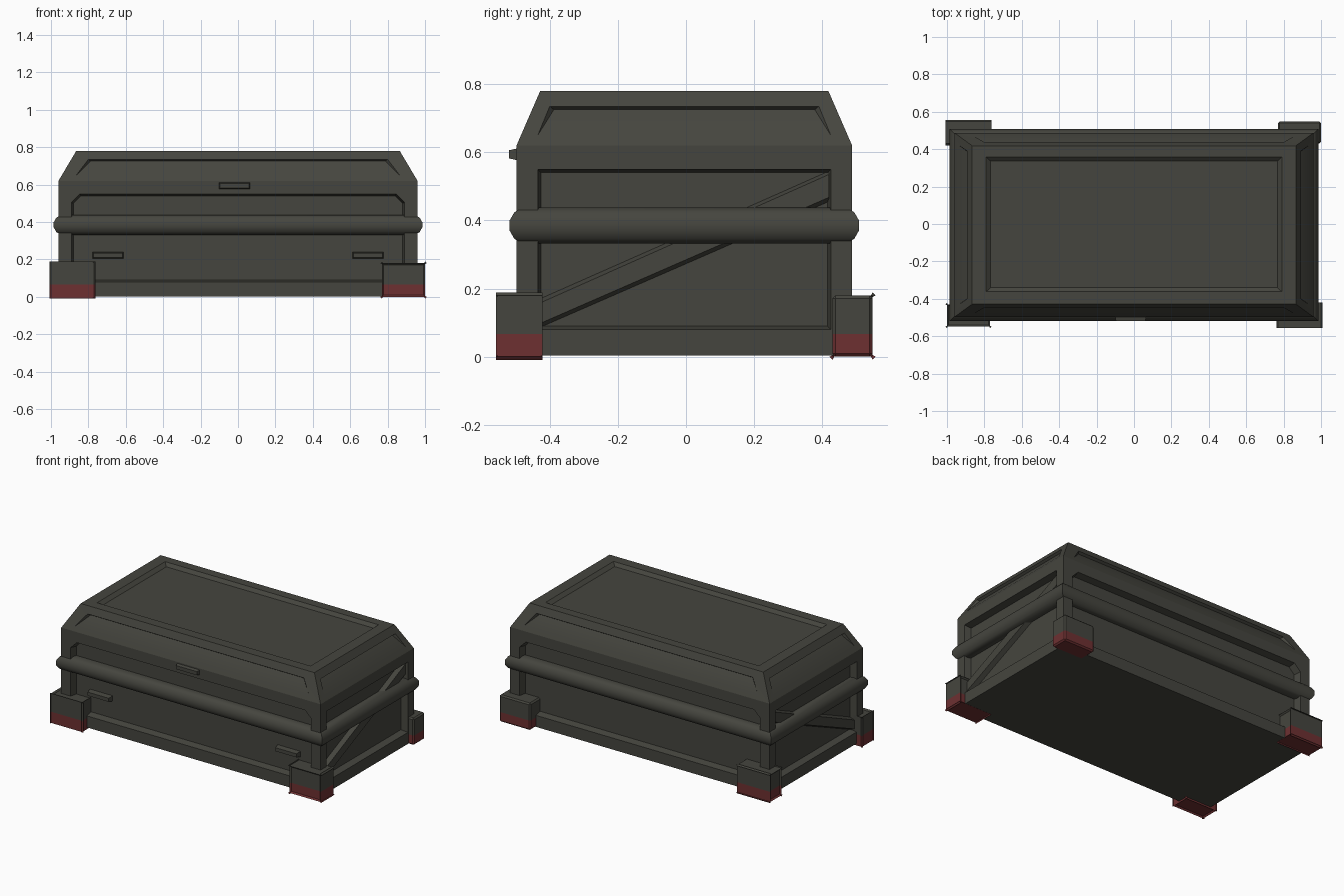
import bpy, bmesh, math

if "Cube" in bpy.data.objects:
    bpy.data.objects.remove(bpy.data.objects["Cube"])

CX, CY, Y0 = 0.96, 0.4925, -0.005      # body half sizes, small shift to the front
Z_SPLIT, Z_TOP = 0.62, 0.78
LX, LY = 0.865, 0.423                  # lid top half sizes


def material(name, rgb):
    m = bpy.data.materials.new(name)
    m.diffuse_color = (*rgb, 1)
    m.use_nodes = True
    m.node_tree.nodes["Principled BSDF"].inputs["Base Color"].default_value = m.diffuse_color
    return m


GREY = material("dark olive grey", (0.060, 0.060, 0.049))
RED = material("dull red", (0.155, 0.030, 0.031))


def finish(name, bm, smooth=30):
    bmesh.ops.remove_doubles(bm, verts=bm.verts, dist=0.0005)
    bmesh.ops.recalc_face_normals(bm, faces=bm.faces)
    me = bpy.data.meshes.new(name)
    bm.to_mesh(me)
    bm.free()
    ob = bpy.data.objects.new(name, me)
    bpy.context.collection.objects.link(ob)
    me.materials.append(GREY)
    bpy.ops.object.select_all(action='DESELECT')
    ob.select_set(True)
    bpy.context.view_layer.objects.active = ob
    bpy.ops.object.shade_smooth_by_angle(angle=math.radians(smooth))
    return ob


# each side maps (across, up, depth inwards) to the model
SIDES = {
    "front": lambda u, v, d: (u, Y0 - CY + d, v),
    "back": lambda u, v, d: (-u, Y0 + CY - d, v),
    "right": lambda u, v, d: (CX - d, Y0 + u, v),
    "left": lambda u, v, d: (-CX + d, Y0 + u, v),
}


def face(bm, P, pts):
    bm.faces.new([bm.verts.new(P(*p)) for p in pts])


def recessed_wall(bm, P, outer, rim, floor, corner):
    """Flat wall with a sunk panel; corner[i] is the outer corner next to rim[i]."""
    n = len(rim)
    for i in range(n):
        j = (i + 1) % n
        a, b = corner[i], corner[j]
        ring = [outer[a]] + ([outer[b]] if a != b else [])
        face(bm, P, ring + [rim[j], rim[i]])
        face(bm, P, [rim[i], rim[j], floor[j], floor[i]])
    face(bm, P, floor)


def rect(x, z0, z1, d=0.0):
    return [(-x, z0, d), (x, z0, d), (x, z1, d), (-x, z1, d)]


def frustum(bm, P, base, top):
    n = len(base)
    for i in range(n):
        j = (i + 1) % n
        face(bm, P, [base[i], base[j], top[j], top[i]])
    face(bm, P, base)
    face(bm, P, top)


def flat_z(z):
    return lambda u, v, d: (u, Y0 + v, z - d)


# body with sunk panels
def chamfered(x, z0, z1, c, d):
    return [(-x, z0, d), (x, z0, d), (x, z1 - c, d), (x - c, z1, d),
            (-x + c, z1, d), (-x, z1 - c, d)]


DEPTH = 0.045
bm = bmesh.new()
for s in ("front", "back"):
    recessed_wall(bm, SIDES[s], rect(CX, 0.003, Z_SPLIT),
                  chamfered(0.89, 0.08, 0.55, 0.045, 0),
                  chamfered(0.88, 0.09, 0.54, 0.04, DEPTH), [0, 1, 2, 2, 3, 3])
for s in ("right", "left"):
    recessed_wall(bm, SIDES[s], rect(CY, 0.003, Z_SPLIT), rect(0.43, 0.08, 0.55),
                  rect(0.42, 0.09, 0.54, DEPTH), [0, 1, 2, 3])
for z in (0.003, Z_SPLIT):
    face(bm, flat_z(z), rect(CX, -CY, CY))
finish("crate_body", bm)

# lid with sloping sides, wedge-shaped recesses and a sunk top panel
bm = bmesh.new()
for s, half, top, run, rt, rb in (
        ("front", CX, LX, CY - LY, 0.80, 0.865), ("back", CX, LX, CY - LY, 0.80, 0.865),
        ("right", CY, LY, CX - LX, 0.395, 0.43), ("left", CY, LY, CX - LX, 0.395, 0.43)):
    def on_slope(u, v, sink=0.0, run=run):
        return (u, v, (v - Z_SPLIT) / (Z_TOP - Z_SPLIT) * run + sink)
    outer = [on_slope(-half, Z_SPLIT), on_slope(half, Z_SPLIT),
             on_slope(top, Z_TOP), on_slope(-top, Z_TOP)]
    rim = [on_slope(-rb, 0.65), on_slope(rb, 0.65), on_slope(rt, 0.735), on_slope(-rt, 0.735)]
    floor = [rim[0], rim[1], on_slope(rt - 0.012, 0.725, 0.02),
             on_slope(-rt + 0.012, 0.725, 0.02)]
    recessed_wall(bm, SIDES[s], outer, rim, floor, [0, 1, 2, 3])
recessed_wall(bm, flat_z(Z_TOP), rect(LX, -LY, LY), rect(0.79, -0.357, 0.363),
              rect(0.766, -0.335, 0.341, 0.02), [0, 1, 2, 3])
face(bm, flat_z(Z_SPLIT), rect(CX, -CY, CY))
finish("lid", bm)

# rounded bumper rail around the body
bm = bmesh.new()
R, N = 0.055, 12
rings = []
for sx, sy in ((-1, -1), (1, -1), (1, 1), (-1, 1)):
    ring = []
    for k in range(N):
        a = 2 * math.pi * (k + 0.5) / N
        o, z = R * math.cos(a), R * math.sin(a)
        ring.append(bm.verts.new((sx * (0.932 + o), Y0 + sy * (0.46 + o), 0.385 + z)))
    rings.append(ring)
for i in range(4):
    a, b = rings[i], rings[(i + 1) % 4]
    for k in range(N):
        m = (k + 1) % N
        bm.faces.new((a[k], b[k], b[m], a[m]))
finish("bumper_rail", bm, 40)

# diagonal braces on both short sides
for s in ("right", "left"):
    bm = bmesh.new()
    base = [(-0.428, 0.082), (0.428, 0.455), (0.428, 0.548), (-0.428, 0.17)]
    top = [(-0.425, 0.097), (0.425, 0.468), (0.425, 0.535), (-0.425, 0.157)]
    frustum(bm, SIDES[s], [(u, v, DEPTH + 0.005) for u, v in base],
            [(u, v, 0.015) for u, v in top])
    finish(s + "_diagonal_brace", bm)

# latch and grips on the front
for name, x, z, w, h, d0, d1 in (("lid_latch", -0.018, 0.594, 0.085, 0.019, 0.01, -0.022),
                                 ("left_grip", -0.695, 0.222, 0.085, 0.019, 0.05, 0.012),
                                 ("right_grip", 0.695, 0.222, 0.085, 0.019, 0.05, 0.012)):
    bm = bmesh.new()
    frustum(bm, SIDES["front"],
            [(x + u, v, d) for u, v, d in rect(w, z - h, z + h, d0)],
            [(x + u, v, d) for u, v, d in rect(w - 0.007, z - h + 0.007, z + h - 0.007, d1)])
    finish(name, bm)

# corner feet with red lower part
for name, sx, sy in (("front_left", -1, -1), ("front_right", 1, -1),
                     ("back_left", -1, 1), ("back_right", 1, 1)):
    bm = bmesh.new()
    bmesh.ops.create_cube(bm, size=1)
    for v in bm.verts:
        v.co = (sx * (0.885 + v.co.x * 0.23), sy * (0.489 + v.co.y * 0.118),
                0.09 + v.co.z * 0.18)
    bmesh.ops.bevel(bm, geom=bm.edges[:], offset=0.009, segments=1, affect='EDGES')
    bmesh.ops.bisect_plane(bm, geom=bm.verts[:] + bm.edges[:] + bm.faces[:],
                           plane_co=(0, 0, 0.066), plane_no=(0, 0, 1))
    for f in bm.faces:
        f.material_index = int(f.calc_center_median().z < 0.066)
    finish(name + "_foot", bm).data.materials.append(RED)
